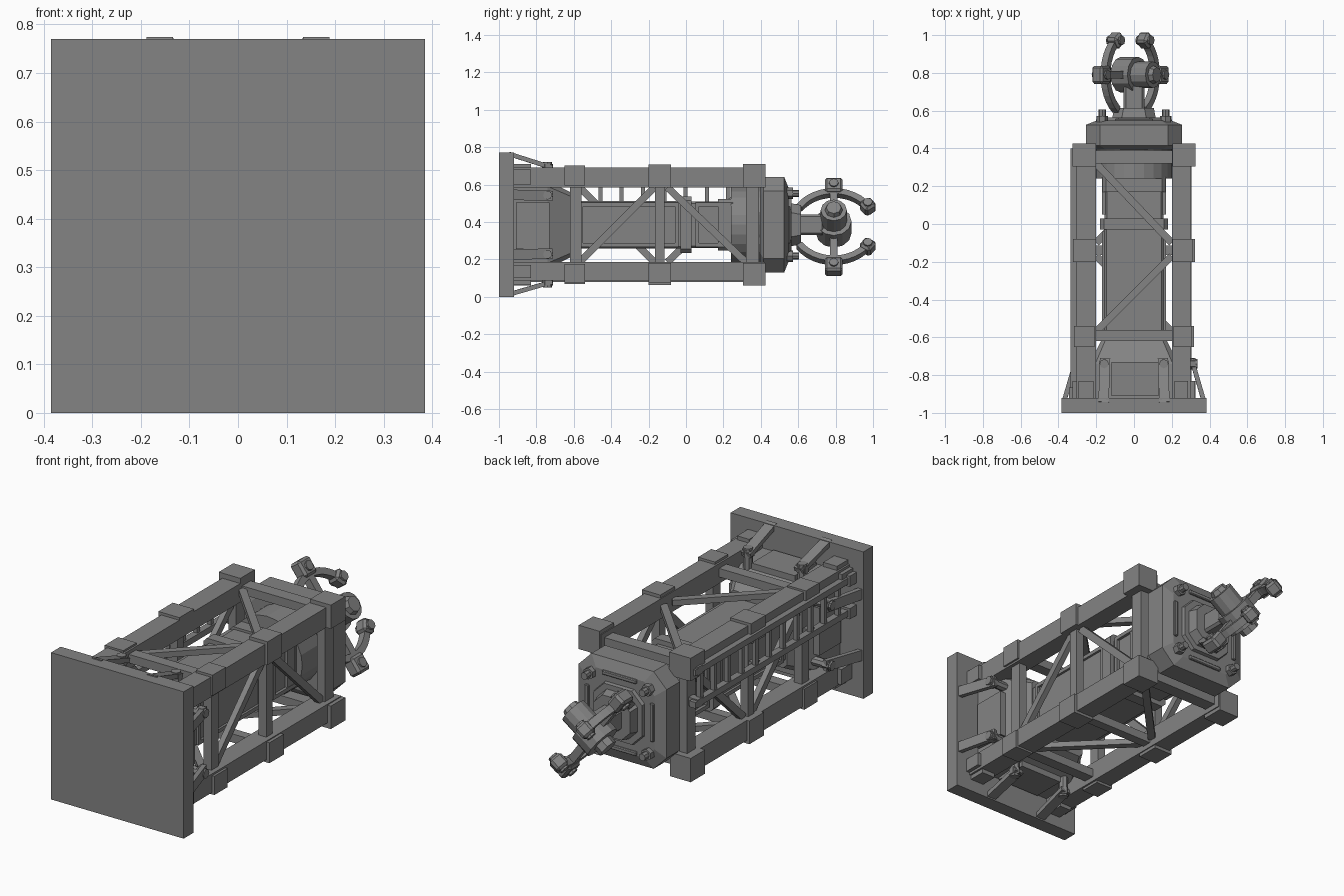
import bpy, bmesh, math
from mathutils import Vector as V, Matrix as M

if "Cube" in bpy.data.objects:
    bpy.data.objects.remove(bpy.data.objects["Cube"])

C = 0.385                      # height of the long axis (runs along y)
metal = bpy.data.materials.new('dark_metal')
metal.diffuse_color = (.23, .23, .23, 1)
metal.use_nodes = True
metal.node_tree.nodes["Principled BSDF"].inputs["Base Color"].default_value = metal.diffuse_color


def obj(name, bm, k=0, world=False):
    """Finish a mesh; k = quarter turns about the long axis, z measured from the axis unless world."""
    if not world:
        bm.transform(M.Translation((0, 0, C)) @ M.Rotation(k * math.pi / 2, 4, 'Y'))
    bmesh.ops.recalc_face_normals(bm, faces=bm.faces)
    me = bpy.data.meshes.new(name)
    bm.to_mesh(me)
    bm.free()
    me.materials.append(metal)
    o = bpy.data.objects.new(name, me)
    bpy.context.collection.objects.link(o)
    return o


def beam(name, p, q, w, t, n=(0, 0, 1), k=0, bev=0, world=False):
    """Rectangular bar from p to q: thickness t along n, width w across."""
    p, q, n = V(p), V(q), V(n)
    d = (q - p).normalized()
    s = d.cross(n).normalized()
    n = s.cross(d)
    bm = bmesh.new()
    bmesh.ops.create_cube(bm, size=1)
    L, m = (q - p).length, (p + q) / 2
    for v in bm.verts:
        v.co = m + s * v.co.x * w + n * v.co.y * t + d * v.co.z * L
    bmesh.ops.recalc_face_normals(bm, faces=bm.faces)
    if bev:
        bmesh.ops.bevel(bm, geom=bm.edges[:], offset=bev, segments=1, affect='EDGES')
    return obj(name, bm, k, world)


def box(name, x, y, z, k=0, bev=0):
    xm, zm = sum(x) / 2, sum(z) / 2
    return beam(name, (xm, y[0], zm), (xm, y[1], zm), x[1] - x[0], z[1] - z[0], k=k, bev=bev)


def cyl(name, p, q, r, n=8, r2=None, k=0, world=False):
    p, q = V(p), V(q)
    bm = bmesh.new()
    bmesh.ops.create_cone(bm, cap_ends=True, segments=n, radius1=r,
                          radius2=r if r2 is None else r2, depth=(q - p).length)
    bm.transform(M.Translation((p + q) / 2) @ (q - p).to_track_quat('Z', 'Y').to_matrix().to_4x4())
    return obj(name, bm, k, world)


def loft(name, secs, dz=0):
    """Skin through chamfered square sections (y, half size, chamfer); dz trims the height."""
    bm = bmesh.new()
    rings = []
    for y, h, c in secs:
        e, g = h - c, h - dz
        f = g - c
        pts = [(h, -f), (h, f), (e, g), (-e, g), (-h, f), (-h, -f), (-e, -g), (e, -g)]
        rings.append([bm.verts.new((a, y, b)) for a, b in pts])
    for a, b in zip(rings, rings[1:]):
        for i in range(8):
            bm.faces.new((a[i], a[(i + 1) % 8], b[(i + 1) % 8], b[i]))
    bm.faces.new(rings[0])
    bm.faces.new(rings[-1])
    return obj(name, bm)


# base plate and stepped foot of the core
box('base_plate', (-.385, .385), (-1, -.92), (-.385, .385))
loft('core_foot', [(-.925, .25, .03), (-.74, .235, .03), (-.6, .165, .02)])

# central core with its collars
loft('core_lower', [(-.66, .158, .012), (-.03, .158, .012)], .03)
loft('core_collar', [(-.03, .18, .02), (.03, .18, .02)], .03)
loft('core_upper', [(.03, .155, .012), (.3, .155, .012)], .03)
loft('core_top_ring', [(.17, .168, .02), (.25, .168, .02)], .03)

# head housing
cyl('head_neck', (0, .24, 0), (0, .4, 0), .205, 24)
loft('head_housing', [(.395, .22, .07), (.415, .255, .075), (.525, .255, .075), (.547, .2, .06)])
loft('head_flange', [(.54, .145, .06), (.565, .14, .06)])
loft('head_flange_step', [(.56, .115, .05), (.615, .105, .05)])

for k in range(4):
    # corner legs, collars and foot brackets
    box('leg', (.2, .298), (-.93, .42), (.2, .305), k)
    box('collar_low', (.21, .308), (-.65, -.54), (.21, .318), k)
    box('collar_mid', (.205, .312), (-.2, -.08), (.2, .322), k)
    box('collar_end', (.205, .325), (.305, .425), (.2, .325), k)
    box('foot_bracket', (.215, .285), (-.925, -.83), (.29, .325), k)
    box('foot_bracket_side', (.285, .32), (-.925, -.83), (.215, .295), k)

    # cross bars and diagonals of each truss face
    for y, w in ((-.59, .06), (-.14, .05), (.355, .07)):
        if k or y != -.14:
            box('cross_bar', (-.21, .21), (y - w / 2, y + w / 2), (.235, .28), k)
    s = -1 if k in (1, 3) else 1
    beam('diagonal_low', (s * -.2, -.57, .255), (s * .2, -.17, .255), .038, .03, k=k)
    beam('diagonal_high', (s * .2, -.1, .255), (s * -.2, .32, .255), .038, .03, k=k)

    # foot panel and sloping hold-down straps with bolts
    box('foot_panel', (-.12, .13), (-.91, -.73), (.22, .262), k)
    for sx in (-1, 1):
        u, top = sx * .158, .374 if k else .38
        beam('strap', (u * 1.02, -.945, top - .002), (u * .97, -.715, .305), .055, .024, k=k)
        cyl('strap_bolt', (u, -.74, .2), (u, -.74, .335), .024, 8, k=k)
        cyl('strap_nut', (u, -.74, .29), (u, -.74, .325), .03, 6, k=k)

    # framed panels on the two sides of the core
    if k % 2:
        for y0, y1 in ((-.56, -.05), (.06, .24)):
            for x in (-.108, .108):
                box('core_frame_side', (x - .01, x + .01), (y0, y1), (.14, .17), k)
            for y in (y0, y1):
                box('core_frame_end', (-.118, .118), (y - .01, y + .01), (.14, .17), k)

    # bars and corner bolts on the head face
    box('head_bar', (-.1, .1), (.53, .558), (.178, .2), k, .004)
    cyl('head_bolt', (.168, .52, .168), (.168, .605, .168), .019, 8, k=k)
    cyl('head_nut', (.168, .53, .168), (.168, .572, .168), .03, 6, k=k)

# ladder on the left side
for z in (.07, .24):
    box('ladder_rail', (-.335, -.3), (-.88, .4), (z - .016, z + .016))
    box('ladder_bracket', (-.345, -.29), (-.93, -.865), (z - .028, z + .028))
    box('ladder_end', (-.335, -.255), (.34, .38), (z - .022, z + .022))
for i in range(11):
    y = -.8 + i * .114
    box('ladder_rung', (-.331, -.308), (y - .011, y + .011), (.07, .24))
for y in (-.59, -.14, .36):
    box('ladder_standoff', (-.318, -.25), (y - .02, y + .02), (.05, .09))

# tilted valve wheel on the head
T = math.radians(36)
c = V((-.02, .79, .375))
n, up, yv = V((math.cos(T), 0, math.sin(T))), V((-math.sin(T), 0, math.cos(T))), V((0, 1, 0))
W = dict(world=True)
box('wheel_post', (-.055, .055), (.6, .74), (-.055, .055), bev=.012)
cyl('wheel_hub', c - n * .06, c + n * .05, .095, 12, **W)
cyl('wheel_shaft', c + n * .04, c + n * .15, .07, 12, **W)
cyl('wheel_shaft_tip', c + n * .145, c + n * .175, .05, 8, r2=.04, **W)
cyl('wheel_shaft_back', c - n * .1, c - n * .05, .05, 8, **W)


def radial(deg):
    a = math.radians(deg)
    return yv * math.cos(a) + up * math.sin(a)


# rim: upper and lower arcs, open towards the head and away from it
R0, R1, H, N = .205, .24, .02, 12
for side in (1, -1):
    bm = bmesh.new()
    rows = []
    for i in range(N + 1):
        r = radial(side * (34 + 112 * i / N))
        rows.append([bm.verts.new(c + r * R + n * h) for R, h in ((R0, -H), (R1, -H), (R1, H), (R0, H))])
    for a, b in zip(rows, rows[1:]):
        for j in range(4):
            bm.faces.new((a[j], b[j], b[(j + 1) % 4], a[(j + 1) % 4]))
    bm.faces.new(rows[0])
    bm.faces.new(rows[-1])
    obj('wheel_rim', bm, world=True)

# grips on the rim, two of them carried by spokes
for deg, r in ((90, .26), (36, .225), (-36, .225), (-90, .265)):
    d = radial(deg)
    main = abs(deg) == 90
    w, a = (.095, .045) if main else (.07, .035)
    beam('wheel_grip', c + d * (r - a), c + d * (r + a), w, .07, n, bev=.012, **W)
    cyl('grip_bolt', c + d * r - n * .045, c + d * r + n * .045, .025, 8, **W)
    if main:
        beam('wheel_spoke', c + d * .07, c + d * .23, .042, .04, n, **W)
